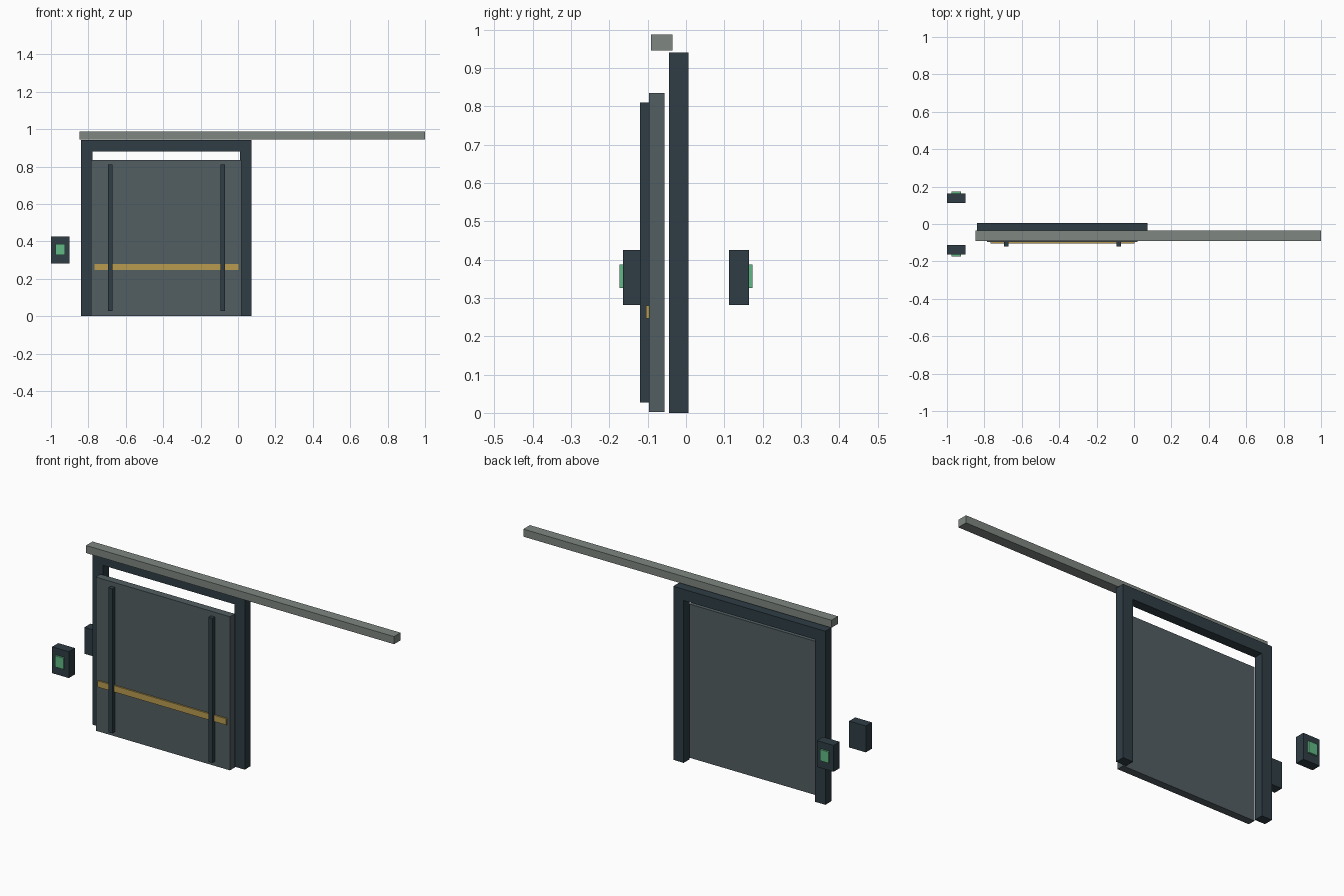
import bpy
import bmesh
from mathutils import Matrix, Vector

if "Cube" in bpy.data.objects:
    bpy.data.objects.remove(bpy.data.objects["Cube"])


def material(name, rgb):
    m = bpy.data.materials.new(name)
    m.diffuse_color = (*rgb, 1)
    m.use_nodes = True
    m.node_tree.nodes["Principled BSDF"].inputs["Base Color"].default_value = m.diffuse_color
    return m


DARK = material("dark_steel", (0.028, 0.047, 0.06))
PANEL = material("panel_grey", (0.085, 0.112, 0.122))
RAIL = material("rail_grey", (0.21, 0.24, 0.22))
YELLOW = material("warning_yellow", (0.48, 0.33, 0.08))
GREEN = material("button_green", (0.12, 0.48, 0.24))


def box(name, x, y, z, mat):
    """Box from (min, max) pairs along each axis."""
    lo, hi = (Vector(p) for p in zip(x, y, z))
    bm = bmesh.new()
    bmesh.ops.create_cube(bm, size=1, matrix=Matrix.Diagonal((*(hi - lo), 1)))
    mesh = bpy.data.meshes.new(name)
    bm.to_mesh(mesh)
    bm.free()
    mesh.materials.append(mat)
    ob = bpy.data.objects.new(name, mesh)
    ob.location = (lo + hi) / 2
    bpy.context.collection.objects.link(ob)
    return ob


# Door frame: two jambs and a header
FRAME_Y = (-0.045, 0.006)
box("left_jamb", (-0.84, -0.778), FRAME_Y, (0, 0.88), DARK)
box("right_jamb", (0.01, 0.072), FRAME_Y, (0, 0.88), DARK)
box("frame_header", (-0.84, 0.072), FRAME_Y, (0.88, 0.941), DARK)

# Overhead sliding rail
box("sliding_rail", (-0.848, 1.0), (-0.091, -0.035), (0.946, 0.987), RAIL)

# Sliding door leaf with upright ribs and a warning strip
box("door_leaf", (-0.785, 0.02), (-0.097, -0.056), (0.002, 0.835), PANEL)
for side, x in (("left", -0.682), ("right", -0.082)):
    box(side + "_door_rib", (x - 0.012, x + 0.012), (-0.12, -0.097), (0.027, 0.81), DARK)
box("warning_strip", (-0.768, 0.003), (-0.105, -0.097), (0.246, 0.28), YELLOW)

# Control boxes with a button, one on each face of the door
for side, s in (("front", -1), ("back", 1)):
    box(side + "_control_box", (-1.0, -0.90), sorted((s * 0.112, s * 0.164)), (0.282, 0.425), DARK)
    box(side + "_button", (-0.977, -0.925), sorted((s * 0.164, s * 0.174)), (0.326, 0.387), GREEN)
